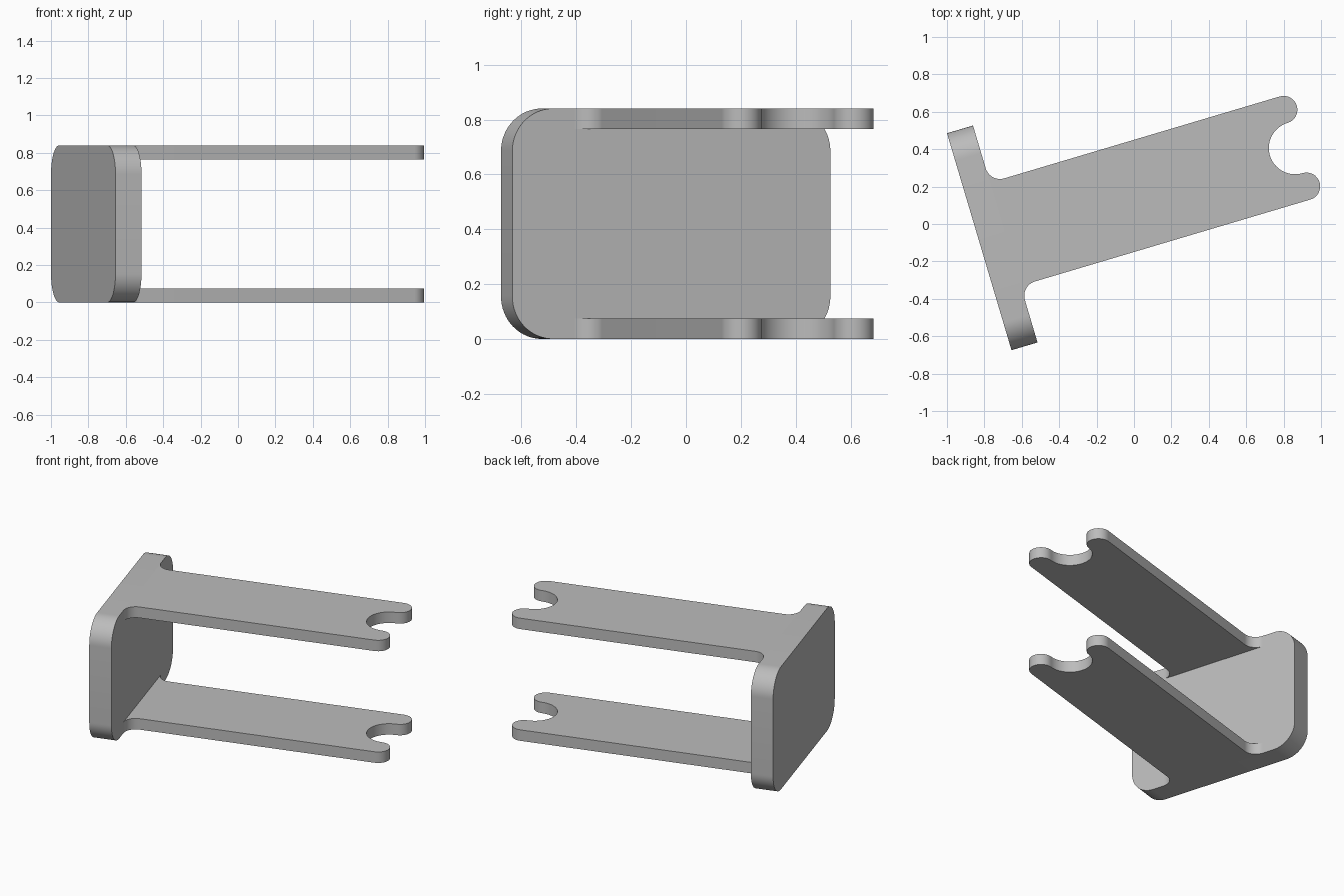
import bpy, bmesh
from math import radians, cos, sin
from mathutils import Matrix

if "Cube" in bpy.data.objects:
    bpy.data.objects.remove(bpy.data.objects["Cube"])

TURN = Matrix.Rotation(radians(16.56), 4, 'Z')
HEIGHT, ARM_THICK = 0.84, 0.075
BACK, FACE = -0.82, -0.675      # outer and inner sides of the end plate
MID, HALF = 0.144, 0.2875       # arm centre line and half width

grey = bpy.data.materials.new("plain grey")
grey.use_nodes = True
grey.diffuse_color = (0.5, 0.5, 0.5, 1)
grey.node_tree.nodes["Principled BSDF"].inputs["Base Color"].default_value = (0.5, 0.5, 0.5, 1)


def arc(cx, cy, r, start, end, steps=16):
    angles = [radians(start + (end - start) * i / steps) for i in range(steps + 1)]
    return [(cx + r * cos(a), cy + r * sin(a)) for a in angles]


def extrude_outline(name, points, offset):
    """Fill a closed outline of 3D points and extrude it by the offset."""
    bm = bmesh.new()
    face = bm.faces.new([bm.verts.new(p) for p in points])
    new = bmesh.ops.extrude_face_region(bm, geom=[face])["geom"]
    bmesh.ops.translate(bm, vec=offset, verts=[v for v in new if isinstance(v, bmesh.types.BMVert)])
    bmesh.ops.remove_doubles(bm, verts=bm.verts, dist=0.0001)
    bmesh.ops.recalc_face_normals(bm, faces=bm.faces)
    bm.transform(TURN)
    mesh = bpy.data.meshes.new(name)
    bm.to_mesh(mesh)
    bm.free()
    mesh.materials.append(grey)
    obj = bpy.data.objects.new(name, mesh)
    bpy.context.collection.objects.link(obj)
    bpy.ops.object.select_all(action='DESELECT')
    obj.select_set(True)
    bpy.context.view_layer.objects.active = obj
    bpy.ops.object.shade_smooth_by_angle(angle=radians(30))


# End plate with rounded corners
r, low, high = 0.155, -0.46, 0.75
plate = (arc(high - r, HEIGHT - r, r, 0, 90) + arc(low + r, HEIGHT - r, r, 90, 180)
         + arc(low + r, r, r, 180, 270) + arc(high - r, r, r, 270, 360))
extrude_outline("end_plate", [(BACK, y, z) for y, z in plate], (FACE - BACK, 0, 0))

# Arm outline: root fillet, round prong tip, half of the notch, then mirrored
fillet, notch, tip_x = 0.08, 0.14, 0.941
tip = (HALF - notch) / 2
half = (arc(FACE + fillet, HALF + fillet, fillet, 180, 270)
        + arc(tip_x, HALF - tip, tip, 90, -90)[:-1]
        + arc(tip_x, 0, notch, 90, 180, 20))
outline = half + [(x, -y) for x, y in reversed(half[:-1])]

for name, base in (("lower_arm", 0), ("upper_arm", HEIGHT - ARM_THICK)):
    extrude_outline(name, [(x, y + MID, base) for x, y in outline], (0, 0, ARM_THICK))
